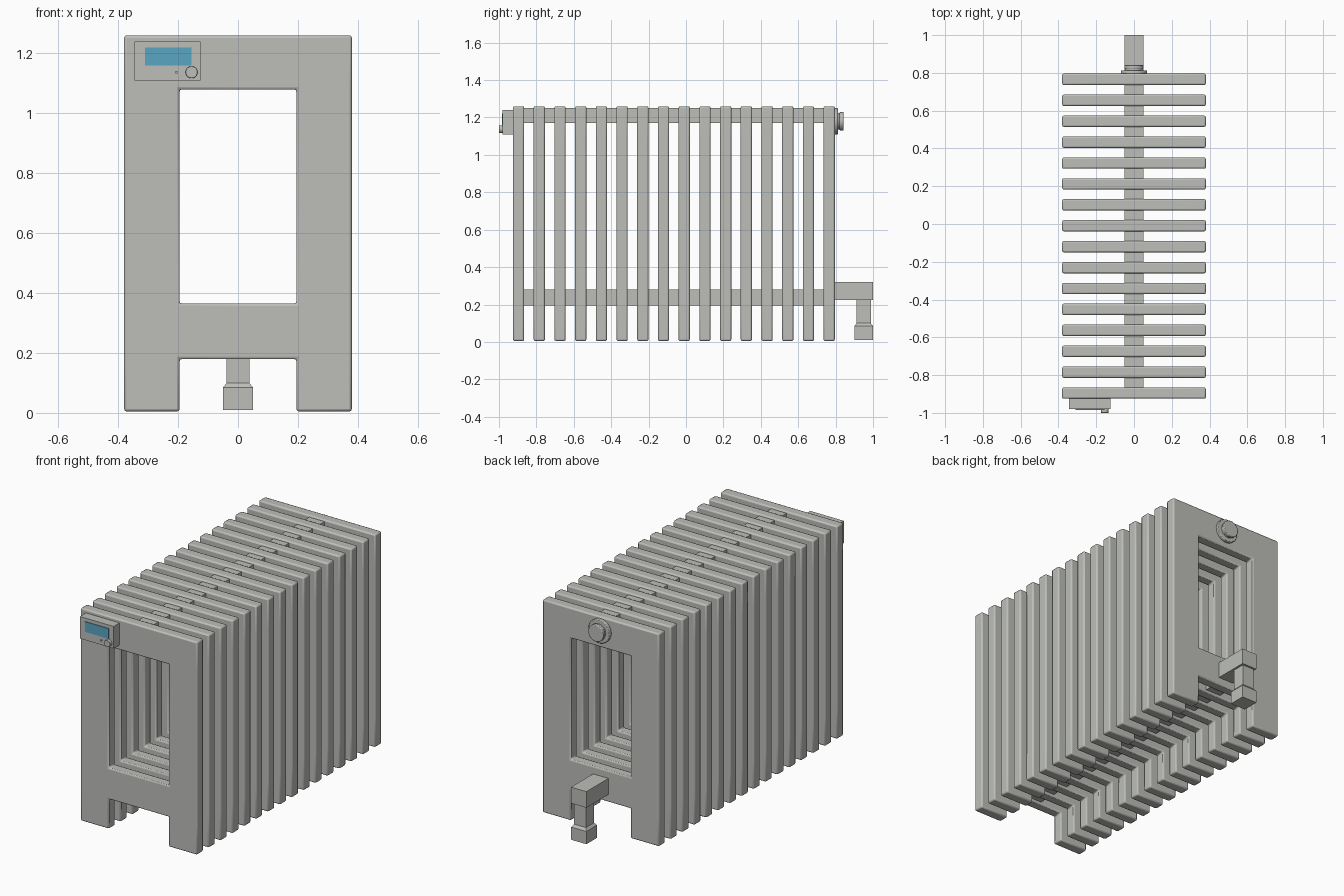
import bpy
import bmesh
import math

cube = bpy.data.objects.get("Cube")
if cube:
    bpy.data.objects.remove(cube, do_unlink=True)


def make_material(name, colour):
    mat = bpy.data.materials.new(name)
    mat.use_nodes = True
    mat.diffuse_color = colour
    mat.node_tree.nodes["Principled BSDF"].inputs["Base Color"].default_value = colour
    return mat


GREY = make_material("warm grey enamel", (0.51, 0.52, 0.49, 1))
BLUE = make_material("display blue", (0.10, 0.38, 0.54, 1))


def finish(name, bm, mat=GREY, bevel=0, segments=2):
    """Turn a bmesh into a named, smooth-by-angle object."""
    bmesh.ops.recalc_face_normals(bm, faces=bm.faces)
    mesh = bpy.data.meshes.new(name)
    bm.to_mesh(mesh)
    bm.free()
    mesh.materials.append(mat)
    obj = bpy.data.objects.new(name, mesh)
    bpy.context.collection.objects.link(obj)
    if bevel:
        mod = obj.modifiers.new("Soft edges", 'BEVEL')
        mod.width = bevel
        mod.segments = segments
        mod.limit_method = 'ANGLE'
    bpy.ops.object.select_all(action='DESELECT')
    obj.select_set(True)
    bpy.context.view_layer.objects.active = obj
    bpy.ops.object.shade_smooth_by_angle(angle=math.radians(30))
    return obj


def box(name, x, y, z, mat=GREY, bevel=0):
    """Box from (min, max) pairs."""
    bm = bmesh.new()
    bmesh.ops.create_cube(bm, size=1)
    for v in bm.verts:
        for i, (lo, hi) in enumerate((x, y, z)):
            v.co[i] = (lo + hi) / 2 + v.co[i] * (hi - lo)
    return finish(name, bm, mat, bevel)


def disc(name, x, z, radius, y0, y1, bevel=0):
    """Cylinder along y."""
    bm = bmesh.new()
    bmesh.ops.create_cone(bm, cap_ends=True, segments=32, radius1=radius,
                          radius2=radius, depth=y1 - y0)
    for v in bm.verts:
        v.co = (x + v.co.x, (y0 + y1) / 2 + v.co.z, z + v.co.y)
    return finish(name, bm, GREY, bevel)


# Radiator fins: one frame with two legs, repeated along y
FRONT, DEPTH, COUNT, PITCH = -0.925, 0.06, 16, 0.1107
xs = (-0.38, -0.195, 0.195, 0.38)
zs = (0.005, 0.18, 0.365, 1.08, 1.26)
bm = bmesh.new()
grid = [[bm.verts.new((x, FRONT, z)) for x in xs] for z in zs]
for row in range(4):
    for col in range(3):
        if col == 1 and row in (0, 2):      # leg gap and central window
            continue
        bm.faces.new((grid[row][col], grid[row][col + 1],
                      grid[row + 1][col + 1], grid[row + 1][col]))
solid = bmesh.ops.extrude_face_region(bm, geom=bm.faces[:])
bmesh.ops.translate(bm, vec=(0, DEPTH, 0),
                    verts=[g for g in solid["geom"] if isinstance(g, bmesh.types.BMVert)])
fins = finish("radiator_fins", bm, GREY, 0.008)
array = fins.modifiers.new("Repeat", 'ARRAY')
array.count = COUNT
array.use_relative_offset = False
array.use_constant_offset = True
array.constant_offset_displace = (0, PITCH, 0)

# Connecting bars running through the fins
for name, z in (("upper_bar", (1.17, 1.25)), ("lower_bar", (0.195, 0.28))):
    box(name, (-0.05, 0.05), (-0.895, 0.765), z)

# Control box with display, button and dial
box("control_box", (-0.345, -0.125), (-0.98, -0.92), (1.11, 1.24))
box("display", (-0.31, -0.155), (-0.984, -0.979), (1.16, 1.22), BLUE)
disc("button", -0.205, 1.137, 0.005, -0.986, -0.979)
disc("dial", -0.155, 1.137, 0.02, -1.0, -0.979, 0.002)

# Stepped round plug on the back
disc("plug_flange", 0, 1.18, 0.07, 0.79, 0.812, 0.004)
disc("plug_neck", 0, 1.18, 0.045, 0.81, 0.825)
disc("plug_cap", 0, 1.18, 0.05, 0.822, 0.842, 0.004)

# Back support: arm and a waisted post
box("support_arm", (-0.05, 0.05), (0.79, 1.0), (0.225, 0.32))
bm = bmesh.new()
rings = []
for half, z in ((0.05, 0.01), (0.05, 0.085), (0.038, 0.1), (0.038, 0.23)):
    rings.append([bm.verts.new((sx * half, 0.95 + sy * half, z))
                  for sx, sy in ((-1, -1), (1, -1), (1, 1), (-1, 1))])
for low, high in zip(rings, rings[1:]):
    for i in range(4):
        j = (i + 1) % 4
        bm.faces.new((low[i], low[j], high[j], high[i]))
bm.faces.new(rings[0])
bm.faces.new(rings[-1])
finish("support_post", bm)
